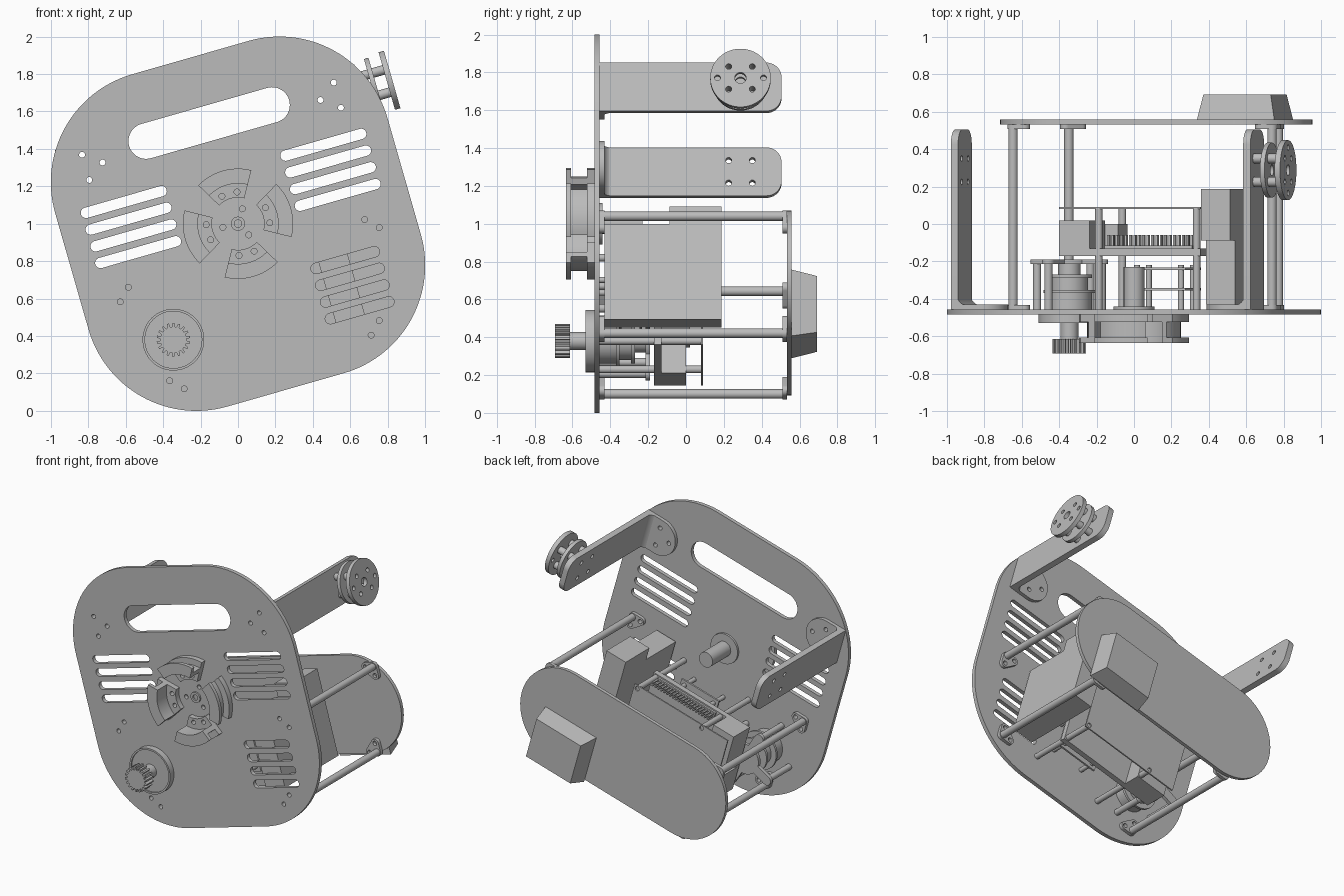
import bpy, bmesh
from math import sin, cos, pi, atan2, radians
from mathutils import Matrix, Vector

if "Cube" in bpy.data.objects:
    bpy.data.objects.remove(bpy.data.objects["Cube"])

grey = bpy.data.materials.new("plain grey")
grey.use_nodes = True
grey.diffuse_color = (0.5, 0.5, 0.5, 1)
grey.node_tree.nodes["Principled BSDF"].inputs["Base Color"].default_value = grey.diffuse_color

# The whole machine is tilted about the depth axis: u runs across, v runs up
TILT = radians(16)
U = Vector((cos(TILT), 0, sin(TILT)))
V = Vector((-sin(TILT), 0, cos(TILT)))
Y = Vector((0, 1, 0))
FRAMES = {"y": (U, V, -Y), "u": (Y, V, U), "v": (-Y, U, V)}
parts = []


def hull(centres, r, steps=48):
    """Outline around equal circles at the corners of a convex polygon."""
    n = len(centres)
    area = sum(centres[i - 1][0] * centres[i][1] - centres[i][0] * centres[i - 1][1] for i in range(n))
    if area < 0:
        centres = centres[::-1]
    points = []
    for i, (x, y) in enumerate(centres):
        (px, py), (nx, ny) = centres[i - 1], centres[(i + 1) % n]
        start = atan2(y - py, x - px) - pi / 2
        span = (atan2(ny - y, nx - x) - pi / 2 - start) % (2 * pi) if n > 1 else 2 * pi
        k = max(2, round(steps * span / (2 * pi)))
        for j in range(k + (n > 1)):
            a = start + span * j / k
            points.append((x + r * cos(a), y + r * sin(a)))
    return points


def circle(x, y, r, steps=32):
    return hull([(x, y)], r, steps)


def hole(x, y):
    return circle(x, y, 0.016, 12)


def rect(x0, x1, y0, y1):
    return [(x0, y0), (x1, y0), (x1, y1), (x0, y1)]


def slot(x0, x1, y, r):
    return hull([(x0, y), (x1, y)], r)


def solid(name, loops, a, b, axis="y"):
    """Extrude an outline, with further loops as holes, from a to b along an axis."""
    curve = bpy.data.curves.new(name, "CURVE")
    curve.dimensions, curve.fill_mode, curve.extrude = "2D", "BOTH", abs(b - a) / 2
    for loop in loops:
        spline = curve.splines.new("POLY")
        spline.points.add(len(loop) - 1)
        for p, (x, y) in zip(spline.points, loop):
            p.co = (x, y, 0, 1)
        spline.use_cyclic_u = True
    temp = bpy.data.objects.new(name, curve)
    mesh = bpy.data.meshes.new_from_object(temp)
    bpy.data.objects.remove(temp)
    bm = bmesh.new()
    bm.from_mesh(mesh)
    bmesh.ops.remove_doubles(bm, verts=bm.verts, dist=1e-5)
    bmesh.ops.recalc_face_normals(bm, faces=bm.faces)
    bm.to_mesh(mesh)
    bm.free()
    mesh.materials.clear()
    mesh.materials.append(grey)
    obj = bpy.data.objects.new(name, mesh)
    bpy.context.collection.objects.link(obj)
    matrix = Matrix(FRAMES[axis]).transposed().to_4x4()
    along = Y if axis == "y" else FRAMES[axis][2]
    matrix.translation = Vector((0, 0, 1)) + along * (a + b) / 2
    obj.matrix_world = matrix
    parts.append(obj)
    return obj


def rod(name, x, y, r, a, b, axis="y"):
    return solid(name, [circle(x, y, r)], a, b, axis)


FRONT, BACK = -0.485, -0.456     # the two sides of the front plate
REAR = 0.533                     # inner side of the rear plate
SIDES = (("left", 1), ("right", -1))
PAIR = (-1, 1)

# Anchor points shared by several parts
corner_rods = [(s * u, v, s, d) for s in PAIR for u, v, d in ((0.72, -0.165, -1), (0.583, -0.769, 1))]
board_posts = [(s * 0.272, v) for s in PAIR for v in (-0.265, -0.723)]
small_posts = [(u, v) for u in (-0.085, 0.16) for v in (-0.355, -0.583)]
MU, MV = -0.503, -0.501          # drive motor axis
motor_posts = [(MU + 0.206 * cos(radians(17 + 90 * k)), MV + 0.206 * sin(radians(17 + 90 * k))) for k in range(4)]
foot_holes = [(0.606, 0.514), (0.7, 0.584), (0.7, 0.444)]

# Front plate with handle, vents and screw holes
loops = [hull(rect(-0.324, 0.324, -0.324, 0.324), 0.6, 120), slot(-0.35, 0.35, 0.56, 0.095)]
for k in range(4):
    for s in PAIR:
        loops.append(slot(s * 0.345, s * 0.765, 0.28 - 0.093 * k, 0.028))
    loops.append(slot(0.335, 0.66, -0.345 - 0.093 * k, 0.028))
for u, v, s, d in corner_rods:
    loops += [hole(u - s * 0.063, v), hole(u, v + d * 0.063)]
loops += [hole(s * u, v) for s in PAIR for u, v in foot_holes]
loops += [hole(0.083 * cos(2 * k), 0.083 * sin(2 * k)) for k in (0.5, 1.55, 2.6)]
solid("front_plate", loops, FRONT, BACK)

# Rear plate, four corner rods and their triangular feet
solid("rear_plate", [slot(-0.505, 0.505, -0.436, 0.35)], REAR, REAR + 0.026)
for u, v, s, d in corner_rods:
    rod("corner_rod", u, v, 0.025, BACK, REAR)
    foot = [(u, v), (u - s * 0.063, v), (u, v + d * 0.063)]
    for y in (BACK, REAR - 0.024):
        solid("rod_foot", [hull(foot, 0.03)] + [hole(*p) for p in foot[1:]], y, y + 0.024)

# Tapered box on the rear plate
box = solid("rear_box", [rect(-0.215, 0.215, -0.182, 0.182)], REAR + 0.026, 0.692)
box.matrix_world.translation += U * 0.439 - V * 0.622
for vert in box.data.vertices:
    if vert.co.z < 0:
        vert.co.x *= 0.87
        vert.co.y *= 0.85

# Bent side arms
AV = 0.514
PY = 0.288
arm_holes = [(PY + i * 0.0625, AV + j * 0.062) for i in PAIR for j in PAIR]
for side, s in SIDES:
    outline = hull([(0.425, AV - 0.053), (0.425, AV + 0.053)], 0.08)
    outline = [(BACK, AV - 0.133)] + [p for p in outline if p[0] >= 0.425] + [(BACK, AV + 0.133)]
    solid(side + "_arm", [outline] + [hole(*p) for p in arm_holes], s * 0.793, s * 0.833, "u")
    foot = [(s * x, y) for x, y in hull([(0.69, AV)], 0.133) if x <= 0.69]
    foot.sort(key=lambda p: p[1])
    foot = [(s * 0.833, AV - 0.133)] + foot + [(s * 0.833, AV + 0.133)]
    solid(side + "_arm_foot", [foot] + [hole(s * u, v) for u, v in foot_holes], BACK, BACK + 0.026)
    # Fillet inside the bend
    r, bx, bu = 0.06, BACK + 0.02, 0.8
    bend = [(-bx, s * bu)] + [(-(bx + r - r * cos(a)), s * (bu - r + r * sin(a)))
                              for a in [pi / 2 * k / 8 for k in range(9)]]
    solid(side + "_arm_bend", [bend], AV - 0.133, AV + 0.133, "v")

# Pulley on the left arm
bores = [hole(*p) for p in arm_holes]
solid("pulley_outer_disc", [circle(PY, AV, 0.16, 64), circle(PY, AV, 0.03)] + bores
      + [hole(PY + s * 0.122, AV) for s in PAIR], 0.975, 1.005, "u")
solid("pulley_inner_disc", [circle(PY, AV, 0.147, 64), circle(PY, AV, 0.03)], 0.89, 0.915, "u")
for x, v in arm_holes:
    solid("pulley_spacer", [circle(x, v, 0.026), hole(x, v)], 0.833, 0.975, "u")


# Four grooved drum segments on the front
def sector(r0, r1, middle):
    arc = [middle + radians(-30 + 5 * k) for k in range(13)]
    return [(r1 * cos(a), r1 * sin(a)) for a in arc] + [(r0 * cos(a), r0 * sin(a)) for a in arc[::-1]]


for k in range(4):
    m = k * pi / 2
    screws = [hole(0.17 * cos(m + t), 0.17 * sin(m + t)) for t in (-0.25, 0.25)]
    solid("drum_back_flange", [sector(0.14, 0.295, m)] + screws, -0.524, FRONT)
    solid("drum_groove", [sector(0.215, 0.25, m)], -0.608, -0.524)
    solid("drum_front_flange", [sector(0.215, 0.295, m)], -0.635, -0.608)

# Central spindle
solid("spindle_tip", [circle(0, 0, 0.038), circle(0, 0, 0.02)], FRONT - 0.012, FRONT)
rod("spindle_flange", 0, 0, 0.11, BACK, BACK + 0.015)
rod("spindle_motor", 0, 0, 0.055, BACK, -0.23)

# Drive motor with toothed pinion
solid("motor_ring", [circle(MU, MV, 0.165, 64), circle(MU, MV, 0.152, 64)], -0.53, FRONT)
rod("motor_ring_face", MU, MV, 0.153, -0.52, FRONT)
rod("motor_shaft", MU, MV, 0.048, -0.62, -0.515)
gear = []
for k in range(18):
    for step, r in ((0, 0.07), (0.4, 0.07), (0.5, 0.09), (0.85, 0.09)):
        a = (k + step) * pi / 9
        gear.append((MU + r * cos(a), MV + r * sin(a)))
solid("pinion", [gear], -0.692, -0.614)
for r, y0, y1 in ((0.12, BACK, -0.37), (0.14, -0.37, -0.352), (0.1, -0.352, -0.29), (0.12, -0.29, -0.27), (0.06, -0.27, -0.2)):
    rod("motor_body", MU, MV, r, y0, y1)
for u, v in motor_posts:
    rod("motor_post", u, v, 0.022, BACK, -0.2)
    solid("motor_bracket_arm", [hull([(MU, MV), (u, v)], 0.035)], -0.215, -0.19)
rod("motor_bracket_hub", MU, MV, 0.11, -0.215, -0.19)

# Stepped power box
solid("power_box_rear", [rect(0.357, 0.518, -0.674, -0.055)], -0.087, 0.188)
solid("power_box_front", [rect(0.357, 0.518, -0.674, -0.15)], -0.43, -0.087)

# Main circuit board with sockets, pin header and cover board
solid("main_board", [rect(-0.486, 0.3, -0.75, -0.24)], -0.17, -0.13)
solid("tall_socket", [rect(-0.486, -0.316, -0.54, -0.24)], -0.13, 0.02)
solid("short_socket", [rect(-0.486, -0.25, -0.75, -0.56)], -0.13, 0.0)
solid("header_base", [rect(-0.235, 0.25, -0.3, -0.25)], -0.13, -0.115)
for k in range(20):
    for v in (-0.29, -0.27):
        u = -0.225 + k * 0.0245
        solid("header_pin", [rect(u, u + 0.011, v, v + 0.011)], -0.115, -0.058)
for u, v in board_posts:
    rod("board_post", u, v, 0.02, BACK, 0.08)
solid("cover_board", [rect(-0.486, 0.3, -0.75, -0.24)] + [hole(*p) for p in board_posts], 0.08, 0.09)

# Small stacked boards
for y in (-0.355, -0.245):
    solid("small_board", [rect(-0.12, 0.195, -0.62, -0.32)], y, y + 0.013)
for u, v in small_posts:
    rod("small_board_post", u, v, 0.016, BACK, -0.22)

# Smooth the round sides, keep edges sharp
bpy.ops.object.select_all(action="DESELECT")
for obj in parts:
    obj.select_set(True)
bpy.context.view_layer.objects.active = parts[0]
bpy.ops.object.shade_smooth_by_angle(angle=radians(25))
